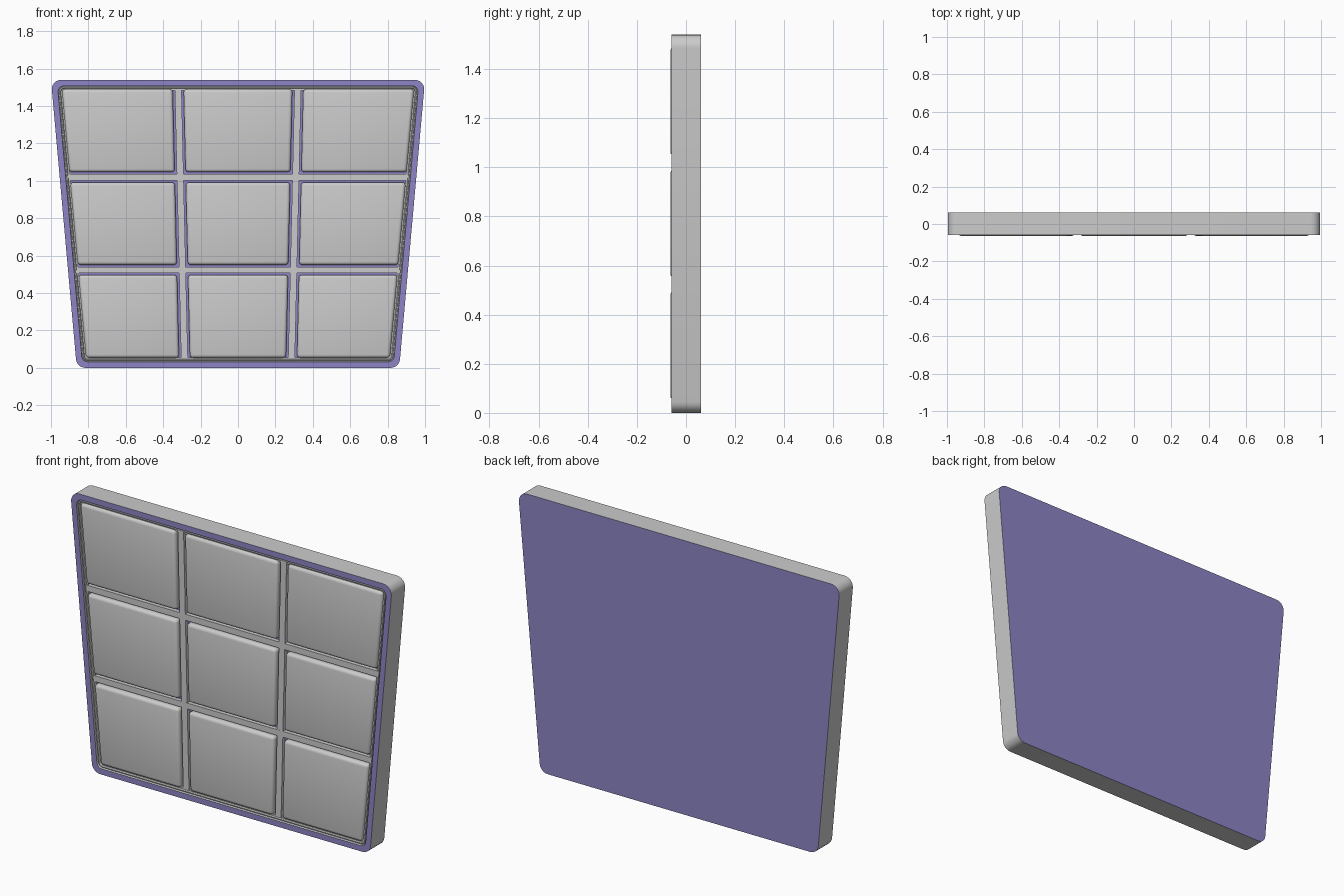
import bpy, bmesh, math

if "Cube" in bpy.data.objects:
    bpy.data.objects.remove(bpy.data.objects["Cube"])

def material(name, rgb):
    m = bpy.data.materials.new(name)
    m.diffuse_color = (*rgb, 1)
    m.use_nodes = True
    m.node_tree.nodes["Principled BSDF"].inputs["Base Color"].default_value = m.diffuse_color
    return m

GREY = material("light grey", (0.60, 0.60, 0.60))
PURPLE = material("muted purple", (0.27, 0.235, 0.56))
H = 1.54

def half_width(z):
    return 0.862 + 0.138 * z / H

def outline(inset, radius, seg=6):
    """Rounded trapezoid in x/z, shrunk by inset; constant point count."""
    lo, hi = inset, H - inset
    corners = [(-half_width(lo) + inset, lo), (half_width(lo) - inset, lo),
               (half_width(hi) - inset, hi), (-half_width(hi) + inset, hi)]
    slope = math.atan2(0.138, H)
    pts = []
    for i, (x, z) in enumerate(corners):
        sx, sz = (1 if x > 0 else -1), (1 if z > H / 2 else -1)
        # angles of the two adjoining edge normals
        side = -slope if sx > 0 else math.pi + slope
        flat = math.pi / 2 * sz
        a, b = [(side, flat + 2 * math.pi), (flat, side), (side, flat), (flat, side)][i]
        if i == 0:
            a, b = math.pi + slope, 1.5 * math.pi
        # centre of the corner circle
        cz = z - sz * radius
        cx = sx * (half_width(cz) - inset / 1 - radius / math.cos(slope))
        for k in range(seg + 1):
            t = a + (b - a) * k / seg
            pts.append((cx + radius * math.cos(t), cz + radius * math.sin(t)))
    return pts

def finish(name, bm, mats, angle=35):
    bmesh.ops.recalc_face_normals(bm, faces=bm.faces)
    me = bpy.data.meshes.new(name)
    bm.to_mesh(me)
    bm.free()
    for m in mats:
        me.materials.append(m)
    ob = bpy.data.objects.new(name, me)
    bpy.context.collection.objects.link(ob)
    bpy.ops.object.select_all(action='DESELECT')
    ob.select_set(True)
    bpy.context.view_layer.objects.active = ob
    bpy.ops.object.shade_smooth_by_angle(angle=math.radians(angle))
    return ob

def prism(name, pts, y0, y1, mat, bevel=0):
    bm = bmesh.new()
    face = bm.faces.new([bm.verts.new((x, y1, z)) for x, z in pts])
    new = bmesh.ops.extrude_face_region(bm, geom=[face])['geom']
    front = [v for v in new if isinstance(v, bmesh.types.BMVert)]
    for v in front:
        v.co.y = y0
    if bevel:
        # round the upright corners and the front rim
        bm.edges.ensure_lookup_table()
        edges = [e for e in bm.edges if any(v in front for v in e.verts)]
        bmesh.ops.bevel(bm, geom=edges, offset=bevel, segments=4, profile=0.5, affect='EDGES')
    return finish(name, bm, [mat], 40)

# Tray body: lofted outline with purple back, purple front rim, stepped grey lip, purple floor
steps = [(0, 0.05, 0.062, 1), (0, 0.05, -0.060, 0), (0.032, 0.032, -0.060, 1),
         (0.034, 0.030, -0.048, 0), (0.037, 0.028, -0.048, 0), (0.039, 0.026, -0.056, 0),
         (0.044, 0.022, -0.056, 0), (0.047, 0.020, -0.048, 0), (0.056, 0.014, -0.048, 0),
         (0.056, 0.014, -0.030, 0)]
bm = bmesh.new()
loops = [[bm.verts.new((x, y, z)) for x, z in outline(i, r)] for i, r, y, _ in steps]
bm.faces.new(loops[0]).material_index = 1
for s in range(1, len(steps)):
    a, b = loops[s - 1], loops[s]
    for k in range(len(a)):
        j = (k + 1) % len(a)
        bm.faces.new((a[k], a[j], b[j], b[k])).material_index = steps[s][3]
bm.faces.new(loops[-1]).material_index = 1
finish("tray_body", bm, [GREY, PURPLE])

# Grey grid bars between the tiles
def split(z):
    return 0.285 + 0.036 * z / H

rows = [(0.053, 0.497), (0.550, 0.992), (1.046, 1.490)]
for side, label in ((-1, "left"), (1, "right")):
    z0, z1 = 0.05, 1.495
    w = 0.018
    prism("upright_bar_" + label,
          [(side * split(z0) - w, z0), (side * split(z0) + w, z0),
           (side * split(z1) + w, z1), (side * split(z1) - w, z1)], -0.052, -0.029, GREY)
for n, (z0, z1) in enumerate([(0.507, 0.540), (1.002, 1.036)]):
    a, b = half_width(z0) - 0.045, half_width(z1) - 0.045
    prism(f"cross_bar_{n + 1}", [(-a, z0), (a, z0), (b, z1), (-b, z1)], -0.0525, -0.029, GREY)

# Nine rounded tiles following the taper
for r, (z0, z1) in enumerate(rows):
    for c in range(3):
        def edges(z):
            o, s = half_width(z) - 0.054, split(z)
            return [(-o, -s - 0.029), (-s + 0.029, s - 0.029), (s + 0.029, o)][c]
        (a0, b0), (a1, b1) = edges(z0), edges(z1)
        prism(f"tile_{r + 1}_{c + 1}", [(a0, z0), (b0, z0), (b1, z1), (a1, z1)],
              -0.064, -0.029, GREY, 0.018)
